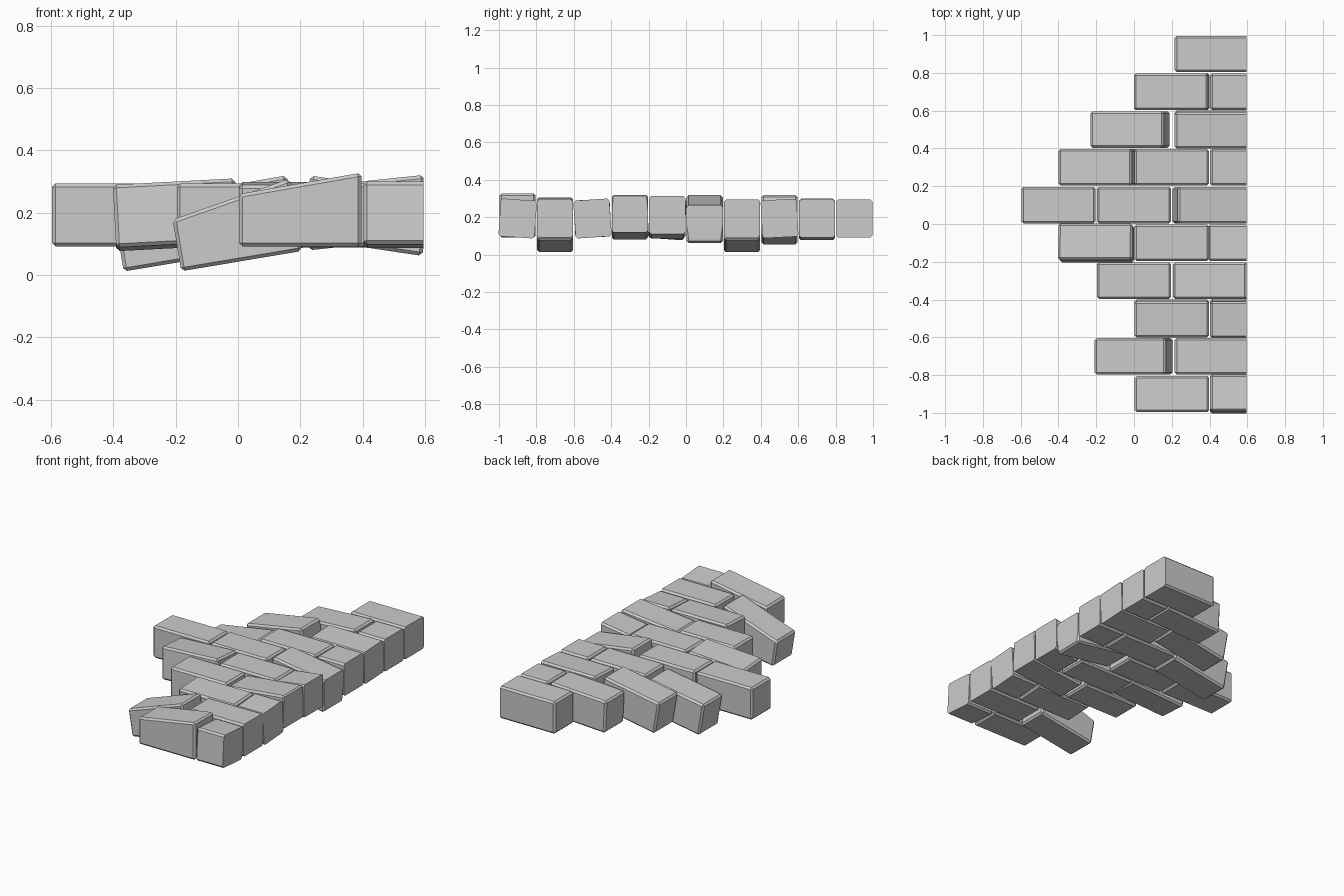
import bpy, bmesh
from math import radians
from mathutils import Matrix, Vector

if "Cube" in bpy.data.objects:
    bpy.data.objects.remove(bpy.data.objects["Cube"])

L, W, H = 0.393, 0.193, 0.202   # brick size
Z = 0.193                       # resting centre height
CUT = 0.595                     # flat broken edge of the slab


def brick(name, x, y, z=Z, tilt=0, roll=0, taper=0):
    """Chamfered brick; tilt raises the right end, taper slopes only the top."""
    bm = bmesh.new()
    bmesh.ops.create_cube(bm, size=1)
    bmesh.ops.scale(bm, vec=(L, W, H), verts=bm.verts)
    for v in bm.verts:
        if v.co.z > 0:
            v.co.z += taper * (1 if v.co.x > 0 else -1)
    bmesh.ops.bevel(bm, geom=bm.edges[:], offset=0.011, segments=1,
                    profile=0.5, affect='EDGES')
    m = (Matrix.Translation((x, y, z)) @ Matrix.Rotation(radians(-tilt), 4, 'Y')
         @ Matrix.Rotation(radians(roll), 4, 'X'))
    bm.transform(m)
    # slice everything beyond the straight right edge and cap it
    res = bmesh.ops.bisect_plane(bm, geom=bm.verts[:] + bm.edges[:] + bm.faces[:],
                                 plane_co=Vector((CUT, 0, 0)), plane_no=Vector((1, 0, 0)),
                                 clear_outer=True)
    edges = [e for e in res['geom_cut'] if isinstance(e, bmesh.types.BMEdge)]
    if edges:
        bmesh.ops.contextual_create(bm, geom=edges)
    bmesh.ops.recalc_face_normals(bm, faces=bm.faces[:])
    me = bpy.data.meshes.new(name)
    bm.to_mesh(me)
    bm.free()
    bpy.context.collection.objects.link(bpy.data.objects.new(name, me))


# rows front to back: (y, bricks as (x, extra settings))
rows = [
    (-0.9, [(0.2, dict(taper=0.034)), (0.6, dict(roll=-4))]),
    (-0.7, [(-0.005, dict(z=0.144, tilt=9.5, taper=0.034)), (0.4, {})]),
    (-0.5, [(0.2, dict(roll=3)), (0.6, dict(roll=4))]),
    (-0.3, [(0.0, {}), (0.4, dict(z=0.2, tilt=6))]),
    (-0.1, [(-0.2, dict(tilt=3, roll=-4)), (0.2, {}), (0.6, dict(z=0.212, tilt=8))]),
    (0.1, [(-0.4, {}), (0.0, {}), (0.4, dict(z=0.19, tilt=-8.5))]),
    (0.3, [(-0.19, dict(z=0.143, tilt=9.5)), (0.2, {}), (0.6, {})]),
    (0.5, [(-0.02, dict(z=0.186, tilt=10)), (0.4, dict(roll=3))]),
    (0.7, [(0.2, dict(z=0.188, tilt=3)), (0.6, {})]),
    (0.9, [(0.4, {})]),
]
for r, (y, bricks) in enumerate(rows):
    for i, (x, kw) in enumerate(bricks):
        # bricks ending at the cut run slightly past it so no chamfer remains
        if abs(x - 0.4) < 1e-6:
            x += 0.012
        brick(f"brick_row{r + 1}_{i + 1}", x, y, **kw)
